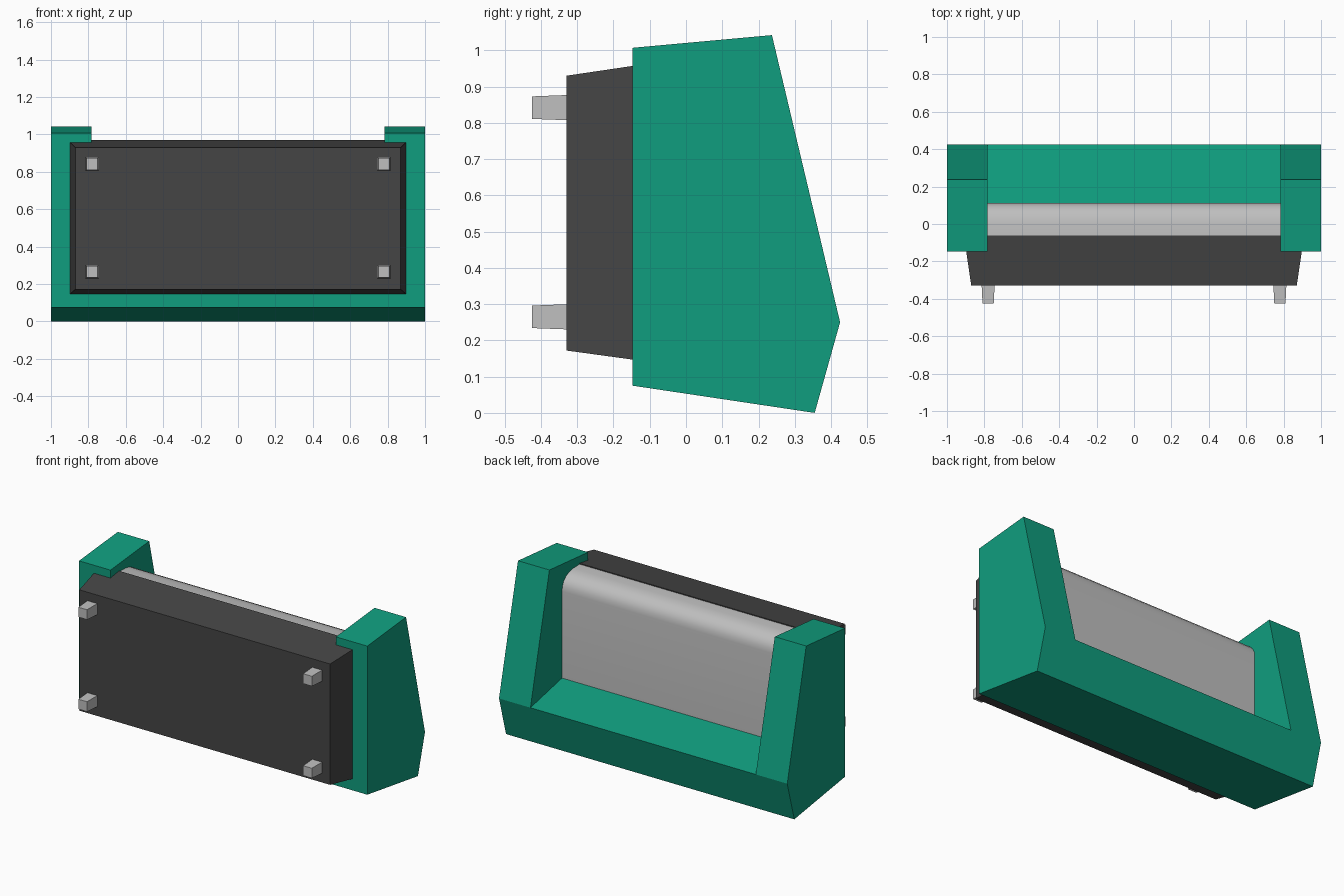
import bpy, bmesh

if "Cube" in bpy.data.objects:
    bpy.data.objects.remove(bpy.data.objects["Cube"])


def material(name, rgb):
    m = bpy.data.materials.new(name)
    m.diffuse_color = (*rgb, 1)
    m.use_nodes = True
    m.node_tree.nodes["Principled BSDF"].inputs["Base Color"].default_value = m.diffuse_color
    return m


GREEN = material("green fabric", (0.005, 0.34, 0.21))
DARK = material("dark grey base", (0.06, 0.06, 0.06))
GREY = material("light grey", (0.52, 0.52, 0.52))


def finish(name, bm, mat):
    bmesh.ops.remove_doubles(bm, verts=bm.verts, dist=1e-5)
    bmesh.ops.recalc_face_normals(bm, faces=bm.faces)
    me = bpy.data.meshes.new(name)
    bm.to_mesh(me)
    bm.free()
    ob = bpy.data.objects.new(name, me)
    bpy.context.collection.objects.link(ob)
    me.materials.append(mat)
    return ob


def face(bm, pts):
    bm.faces.new([bm.verts.new(p) for p in pts])


def loft(name, rings, mat):
    """Skin between equal rings of points and cap both ends."""
    bm = bmesh.new()
    for a, b in zip(rings, rings[1:]):
        for i in range(len(a)):
            j = (i + 1) % len(a)
            face(bm, (a[i], a[j], b[j], b[i]))
    face(bm, rings[0])
    face(bm, rings[-1])
    return finish(name, bm, mat)


def rect(y, cx, hx, z0, z1):
    return [(cx - hx, y, z0), (cx + hx, y, z0), (cx + hx, y, z1), (cx - hx, y, z1)]


# U-shaped frame: backrest and two arms sharing one (y, z) outline
A, B, C, D, E, F = ((-0.147, 0.075), (0.355, 0.0), (0.425, 0.25),
                    (0.237, 1.042), (-0.147, 1.007), (-0.147, 0.372))
IN, OUT = 0.782, 1.0
bm = bmesh.new()


def strip(p, q, x0, x1):
    face(bm, ((x0, *p), (x1, *p), (x1, *q), (x0, *q)))


for x0, x1 in ((-OUT, -IN), (-IN, IN), (IN, OUT)):
    arm = x0 != -IN
    edges = ((A, B), (B, C), (F, A)) + (((C, D), (D, E), (E, F)) if arm else ((C, F),))
    for p, q in edges:
        strip(p, q, x0, x1)
for s in (-1, 1):
    face(bm, [(s * OUT, *p) for p in (A, B, C, D, E, F)])
    face(bm, [(s * IN, *p) for p in (C, D, E, F)])
finish("sofa_frame", bm, GREEN)

# Tapered base, running on between the arms
loft("base", [rect(-0.33, 0, 0.87, 0.172, 0.93),
              rect(-0.147, 0, 0.897, 0.147, 0.957),
              rect(-0.062, 0, 0.909, 0.135, 0.97)], DARK)

# Seat cushion with a rounded front edge
profile = [(-0.08, 0.30), (0.112, 0.30), (0.112, 0.86), (0.108, 0.89), (0.095, 0.918),
           (0.072, 0.941), (0.04, 0.956), (0.0, 0.963), (-0.08, 0.965)]
cushion = loft("seat_cushion", [[(x, *p) for p in profile] for x in (-0.79, 0.79)], GREY)
bpy.context.view_layer.objects.active = cushion
cushion.select_set(True)
bpy.ops.object.shade_smooth_by_angle(angle=0.7)

# Four tapered legs
for sx in (-1, 1):
    for row, z in (("back", 0.265), ("front", 0.842)):
        loft(f"{row}_leg_{'left' if sx < 0 else 'right'}",
             [rect(-0.425, sx * 0.78, 0.03, z - 0.031, z + 0.031),
              rect(-0.32, sx * 0.78, 0.035, z - 0.035, z + 0.035)], GREY)
